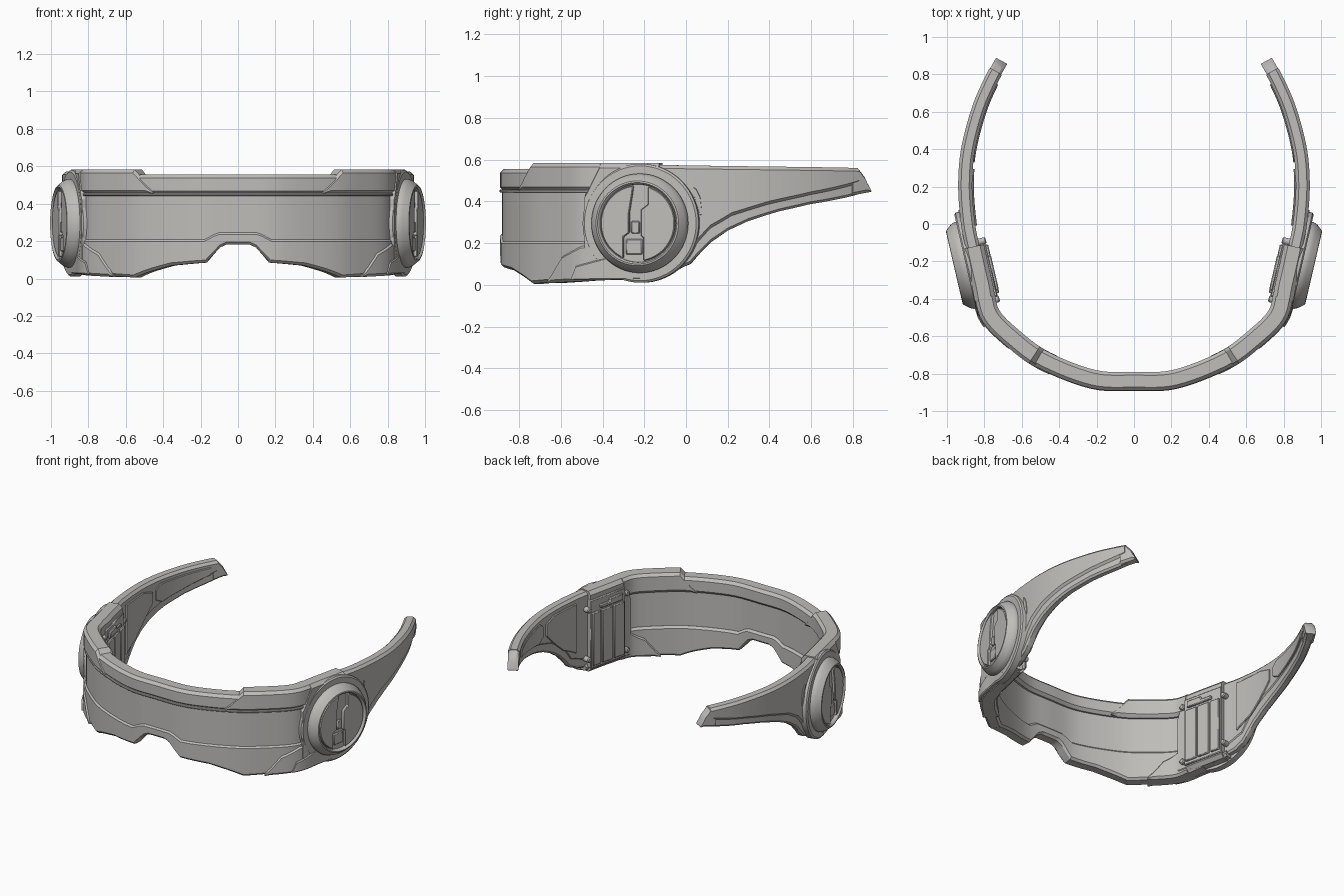
import bpy, bmesh, math
from mathutils import Vector, Matrix

if "Cube" in bpy.data.objects:
    bpy.data.objects.remove(bpy.data.objects["Cube"])

mat = bpy.data.materials.new("warm grey")
mat.use_nodes = True
GREY = (0.52, 0.51, 0.49, 1)
mat.diffuse_color = GREY
mat.node_tree.nodes["Principled BSDF"].inputs["Base Color"].default_value = GREY

# Plan outline of the outer face, centre front to temple tip
KEYS = [(0, -.89), (.23, -.878), (.5, -.775), (.67, -.655), (.81, -.51), (.855, -.33),
        (.9, -.13), (.925, 0), (.94, .2), (.925, .4), (.868, .62), (.8, .78), (.74, .89)]


def spline(keys, n=30):
    p = [Vector(k) for k in keys]
    p = [Vector((-p[1].x, p[1].y))] + p + [2 * p[-1] - p[-2]]
    pts = []
    for a, b, c, d in zip(p, p[1:], p[2:], p[3:]):
        for i in range(n):
            t = i / n
            pts.append(.5 * (2 * b + (c - a) * t + (2 * a - 5 * b + 4 * c - d) * t * t
                             + (3 * b - a - 3 * c + d) * t ** 3))
    return pts + [p[-2]]


PATH = spline(KEYS)
LAST = len(PATH) - 1


def X(v):
    return min(range(LAST // 2), key=lambda i: abs(PATH[i].x - v))


def Y(v):
    return min(range(LAST + 1), key=lambda i: abs(PATH[i].y - v))


def lerp(prof, i):
    if i <= prof[0][0]:
        return prof[0][1]
    for (a, za), (b, zb) in zip(prof, prof[1:]):
        if i <= b:
            return za + (zb - za) * (i - a) / max(b - a, 1)
    return prof[-1][1]


def finish(name, bm, angle=32):
    bmesh.ops.recalc_face_normals(bm, faces=bm.faces)
    me = bpy.data.meshes.new(name)
    bm.to_mesh(me)
    bm.free()
    me.materials.append(mat)
    ob = bpy.data.objects.new(name, me)
    bpy.context.collection.objects.link(ob)
    bpy.ops.object.select_all(action='DESELECT')
    ob.select_set(True)
    bpy.context.view_layer.objects.active = ob
    bpy.ops.object.shade_smooth_by_angle(angle=math.radians(angle))
    mod = ob.modifiers.new("mirror", 'MIRROR')
    mod.merge_threshold = .0005
    return ob


def shell(name, lo, hi, out=0, thick=.09, c=.014):
    """Chamfered wall along the outline, between two height profiles."""
    start, end = lo[0][0], lo[-1][0]
    stops = sorted(set(range(start, end + 1, 5)) | {i for i, _ in lo + hi if start <= i <= end})
    bm, rings = bmesh.new(), []
    for i in stops:
        t = (PATH[min(i + 1, LAST)] - PATH[max(i - 1, 0)]).normalized()
        n = Vector((t.y, -t.x)) if i else Vector((0, -1))
        z0, z1 = lerp(lo, i), lerp(hi, i)
        z1 = max(z1, z0 + .006)
        k = min(c, (z1 - z0) / 3, thick / 3)
        a, b = out, out - thick
        sec = [(a, z0 + k), (a, z1 - k), (a - k, z1), (b + k, z1),
               (b, z1 - k), (b, z0 + k), (b + k, z0), (a - k, z0)]
        rings.append([bm.verts.new((*(PATH[i] + n * d), z)) for d, z in sec])
    for r, q in zip(rings, rings[1:]):
        for j in range(8):
            bm.faces.new((r[j], r[j - 1], q[j - 1], q[j]))
    if start:
        bm.faces.new(rings[0])
    bm.faces.new(rings[-1])
    return finish(name, bm)


# Local frame of the round hinge: u backward, v up, w outward
TILT = math.radians(13)
S, C = math.sin(TILT), math.cos(TILT)
FRAME = Matrix(((S, 0, C, .879), (C, 0, -S, -.215), (0, 1, 0, .295), (0, 0, 0, 1)))


def lathe(name, prof, centre=(0, 0), steps=64):
    bm, rings = bmesh.new(), []
    for r, h in prof:
        rings.append([bm.verts.new(FRAME @ Vector((centre[0] + r * math.cos(k * math.tau / steps),
                      centre[1] + r * math.sin(k * math.tau / steps), h))) for k in range(steps)])
    for a, b in zip(rings, rings[1:]):
        for j in range(steps):
            bm.faces.new((a[j], a[j - 1], b[j - 1], b[j]))
    bm.faces.new(rings[0])
    bm.faces.new(rings[-1])
    return finish(name, bm)


def prism(name, poly, w0, w1, bevel=.005):
    bm = bmesh.new()
    a, b = [[bm.verts.new(FRAME @ Vector((u, v, w))) for u, v in poly] for w in (w0, w1)]
    bm.faces.new(a)
    bm.faces.new(b)
    for j in range(len(a)):
        bm.faces.new((a[j], a[j - 1], b[j - 1], b[j]))
    ob = finish(name, bm)
    mod = ob.modifiers.new("bevel", 'BEVEL')
    mod.width = bevel
    mod.segments = 1
    return ob


def rect(u0, v0, u1, v1):
    return [(u0, v0), (u1, v0), (u1, v1), (u0, v1)]


# Visor, brow and lower frame
shell("visor", [(0, .19), (Y(-.3), .19)], [(0, .47), (Y(-.3), .47)], -.01, .06)
shell("brow", [(0, .45), (Y(-.42), .45)], [(0, .555), (Y(-.42), .555)], 0, .1, .018)
shell("brow_lip", [(0, .442), (Y(-.45), .442)], [(0, .456), (Y(-.45), .456)], .003, .03, .004)
shell("side_hood", [(X(.45), .452), (Y(-.4), .452)],
      [(X(.45), .46), (X(.5), .52), (X(.56), .583), (Y(-.4), .583)], .006, .108, .018)
lower = [(0, .182), (X(.06), .182), (X(.1), .165), (X(.17), .085), (X(.25), .08), (X(.36), .07),
         (X(.47), .04), (X(.56), .005), (X(.66), .012), (Y(-.3), .025)]
shell("lower_frame", lower,
      [(0, .25), (X(.1), .25), (X(.13), .24), (X(.18), .212), (Y(-.3), .212)], 0, .085)

# Hinge housing with its angled leading edge
shell("hinge_housing", [(Y(-.48), .03), (Y(-.13), .03)],
      [(Y(-.48), .44), (Y(-.47), .46), (Y(-.41), .583), (Y(-.13), .583)], .012, .112, .022)
shell("cheek_plate", [(Y(-.66), .008), (Y(-.4), .022)],
      [(Y(-.66), .02), (Y(-.59), .14), (Y(-.5), .19), (Y(-.4), .19)], .01, .105)
shell("cheek_trim", [(Y(-.54), .022), (Y(-.2), .026)],
      [(Y(-.54), .03), (Y(-.52), .09), (Y(-.38), .13), (Y(-.2), .13)], .018, .03, .006)
shell("hinge_foot", [(Y(-.22), .028), (Y(-.11), .04)], [(Y(-.22), .08), (Y(-.11), .08)], .018, .1)

# Temple arm, lower flange and tip
arm_top = [(Y(-.14), .575), (Y(.4), .567), (Y(.83), .56)]
edge = [(Y(-.14), .1), (Y(.02), .15), (Y(.06), .21), (Y(.12), .27), (Y(.22), .33),
        (Y(.4), .385), (Y(.6), .43), (Y(.83), .485)]
under = [(Y(-.14), .055), (Y(-.05), .07), (Y(.02), .1), (Y(.06), .15), (Y(.12), .205),
         (Y(.2), .26), (Y(.3), .305), (Y(.45), .352), (Y(.6), .386), (Y(.83), .432)]
shell("temple_arm", edge, arm_top, 0, .075, .016)
shell("temple_flange", under, [(i, z + .03) for i, z in edge], -.014, .054, .012)
shell("temple_tip", [(Y(.8), .428), (LAST, .445)],
      [(Y(.8), .557), (Y(.835), .556), (Y(.865), .515), (LAST, .455)], -.003, .068, .014)
shell("temple_slot", [(Y(.035), .45), (Y(.05), .39), (Y(.066), .335), (Y(.075), .335)],
      [(Y(.035), .468), (Y(.05), .46), (Y(.066), .42), (Y(.075), .36)], .005, .015, .003)

# Padding plates on the inside of the temple
shell("inner_pad", [(Y(-.02), .19), (Y(.1), .25), (Y(.2), .33), (Y(.3), .42)],
      [(Y(-.02), .53), (Y(.2), .53), (Y(.3), .5)], -.07, .014, .005)
shell("inner_strip", [(Y(.34), .43), (Y(.4), .4), (Y(.6), .44), (Y(.78), .48)],
      [(Y(.34), .5), (Y(.38), .53), (Y(.78), .53)], -.07, .012, .004)

# Round hinge cap
lathe("hinge_collar", [(.285, -.03), (.285, .012), (.275, .02), (.24, .02)])
lathe("hinge_ring", [(.232, -.02), (.238, .03), (.228, .052), (.203, .082), (.195, .084),
                     (.188, .076), (.186, .058)])


def half_plate(name, seam, a0, a1):
    arc = [(.182 * math.cos(a0 + (a1 - a0) * k / 24), .182 * math.sin(a0 + (a1 - a0) * k / 24))
           for k in range(25)]
    prism(name, seam + arc, .05, .076, .004)


half_plate("cap_front_plate", [(-.024, .16), (-.042, .05), (-.042, -.045), (-.07, -.065)],
           math.radians(247), math.radians(97))
half_plate("cap_rear_plate", [(.028, -.07), (.015, -.06), (.015, .065), (.05, .09)],
           math.radians(74), math.radians(-81))
prism("cap_latch", [(-.034, -.05), (.008, -.05), (.008, .01), (-.034, .01)], .05, .07)
prism("cap_latch_foot", [(-.06, -.15), (.02, -.15), (.02, -.075), (-.06, -.075)], .05, .068)

# Inner hinge doors, barrel and screws
prism("inner_hinge_back", rect(-.2, -.235, .09, .235), -.108, -.07)
for k, u in enumerate((-.185, -.088, .012)):
    prism(f"inner_door_{k + 1}", rect(u, -.215, u + (.09 if k < 2 else .07), .15), -.12, -.09)
prism("inner_latch", [(-.17, .165), (.02, .165), (.02, .19), (-.06, .19), (-.06, .21), (-.17, .21)],
      -.122, -.1)
for k, (u, v) in enumerate([(-.215, .19), (-.215, -.2), (.105, .17), (.105, -.17)]):
    lathe(f"inner_screw_{k + 1}", [(.018, -.06), (.018, -.108), (.012, -.114)], (u, v), 16)
